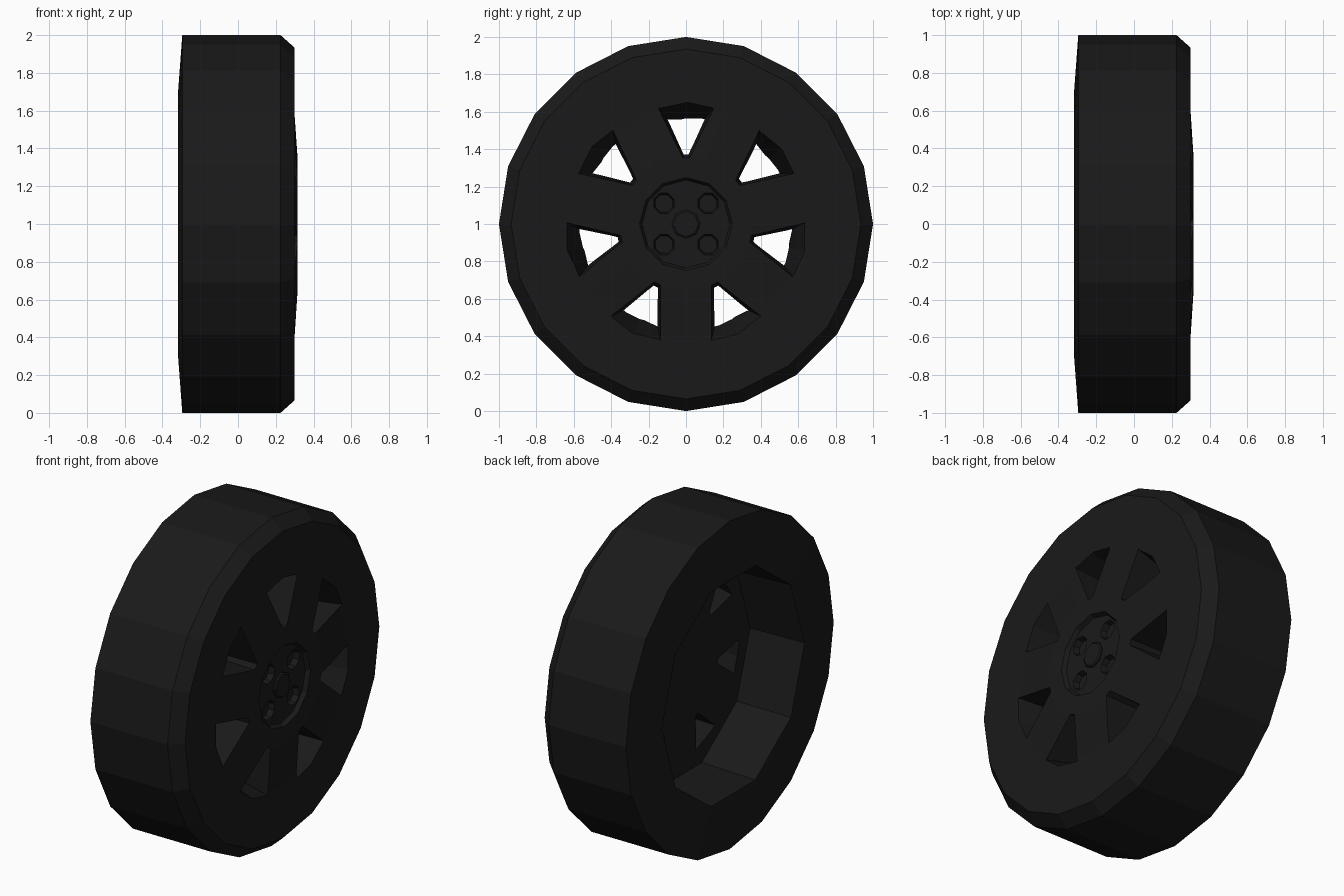
import bpy, bmesh
from math import sin, cos, pi, radians
from mathutils import Matrix, Vector

if "Cube" in bpy.data.objects:
    bpy.data.objects.remove(bpy.data.objects["Cube"])

CENTRE = Vector((0, 0, 1))
black = bpy.data.materials.new("black_rubber")
black.diffuse_color = (0.01, 0.01, 0.01, 1)
black.use_nodes = True
black.node_tree.nodes["Principled BSDF"].inputs["Base Color"].default_value = black.diffuse_color


def ring(x, r, sides, cy=0, cz=0, turn=0):
    """Polygon around the wheel axis (x)."""
    return [Vector((x, cy + r * cos(turn + 2 * pi * i / sides),
                    cz + r * sin(turn + 2 * pi * i / sides))) for i in range(sides)]


def loft(bm, rings):
    """Closed solid through equal-sized rings."""
    vs = [[bm.verts.new(p + CENTRE) for p in r] for r in rings]
    n = len(vs[0])
    for a, b in zip(vs, vs[1:]):
        for i in range(n):
            bm.faces.new((a[i], a[(i + 1) % n], b[(i + 1) % n], b[i]))
    bm.faces.new(vs[0])
    bm.faces.new(vs[-1])


def make(name, solids):
    bm = bmesh.new()
    for rings in solids:
        loft(bm, rings)
    bmesh.ops.recalc_face_normals(bm, faces=bm.faces)
    me = bpy.data.meshes.new(name)
    bm.to_mesh(me)
    bm.free()
    me.materials.append(black)
    ob = bpy.data.objects.new(name, me)
    bpy.context.collection.objects.link(ob)
    return ob


def cut(target, cutter):
    mod = target.modifiers.new(cutter.name, 'BOOLEAN')
    mod.operation = 'DIFFERENCE'
    mod.solver = 'EXACT'
    mod.object = cutter
    bpy.context.view_layer.objects.active = target
    bpy.ops.object.modifier_apply(modifier=mod.name)
    bpy.data.objects.remove(cutter, do_unlink=True)


# Wheel body: 20-sided tyre with a chamfered, slightly domed front
profile = [(-0.318, 0.69), (-0.295, 1), (0.225, 1), (0.298, 0.935),
           (0.298, 0.62), (0.315, 0.36)]
wheel = make("wheel", [[ring(x, r, 20) for x, r in profile]])

# Open back: ten-sided barrel
cut(wheel, make("barrel_cutter", [[ring(-0.4, 0.69, 10), ring(0.04, 0.675, 10)]]))

# Seven tapered triangular windows between the spokes
front = [(0.018, 0.355), (0.148, 0.62), (0, 0.65), (-0.148, 0.62), (-0.018, 0.355)]
back = [(0.013, 0.372), (0.10, 0.56), (0, 0.565), (-0.10, 0.56), (-0.013, 0.372)]


def window(k):
    rot = Matrix.Rotation(2 * pi * k / 7, 3, 'X')
    rings = []
    for t in (-0.2, 1.2):
        rings.append([rot @ Vector((0.04 + 0.26 * t, b[0] + (f[0] - b[0]) * t,
                                    b[1] + (f[1] - b[1]) * t))
                      for f, b in zip(front, back)])
    return rings


cut(wheel, make("window_cutter", [window(k) for k in range(7)]))

# Sunken hub with four bolt sockets
cut(wheel, make("hub_cutter", [[ring(0.345, 0.265, 12), ring(0.29, 0.235, 12)]]))
sockets = [[ring(0.31, 0.064, 8, sy * 0.118, sz * 0.11, radians(22.5)),
            ring(0.255, 0.05, 8, sy * 0.118, sz * 0.11, radians(22.5))]
           for sy in (-1, 1) for sz in (-1, 1)]
cut(wheel, make("socket_cutter", sockets))

# Centre cap
make("centre_cap", [[ring(0.27, 0.077, 8), ring(0.298, 0.077, 8), ring(0.305, 0.068, 8)]])
